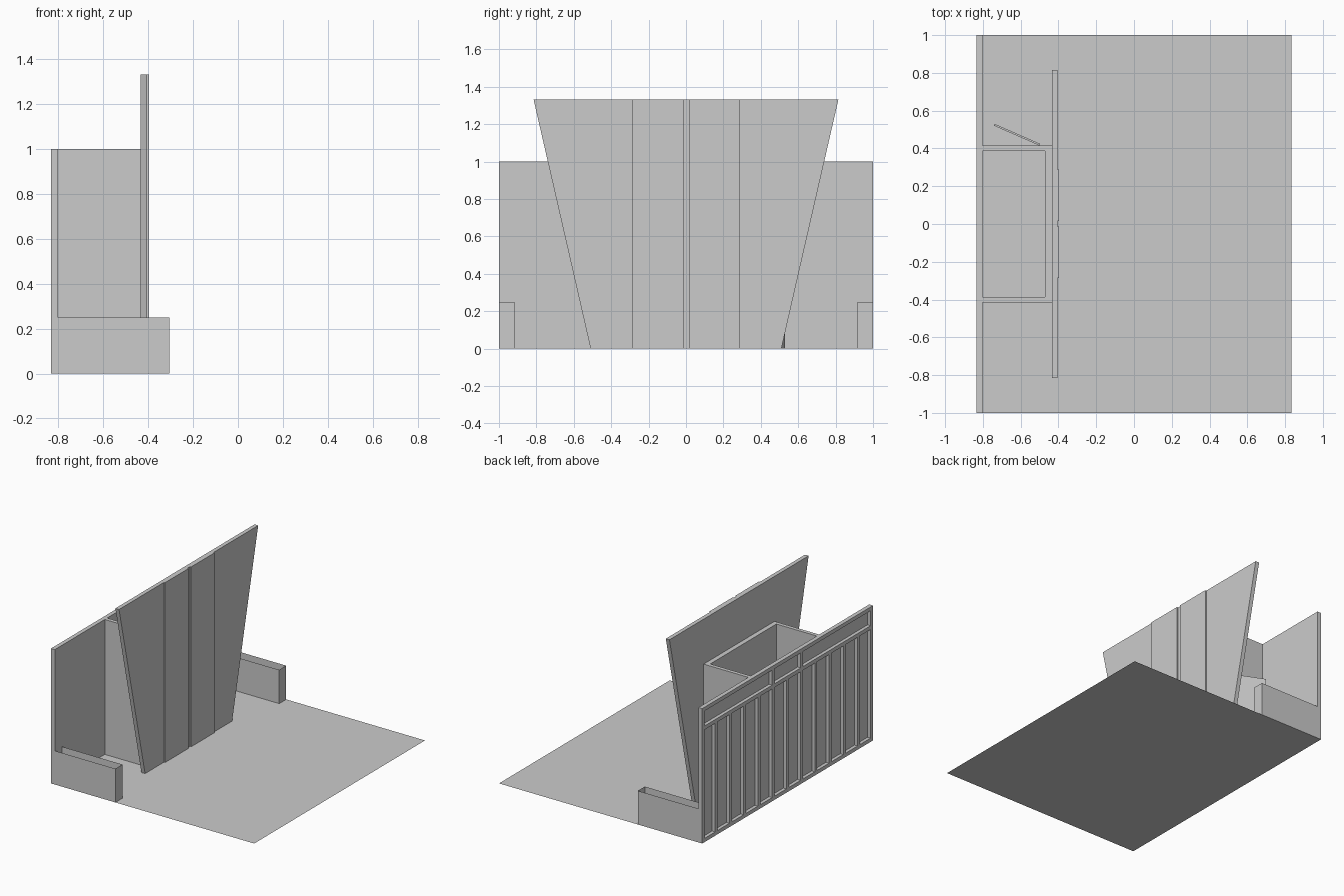
import bpy, bmesh, math

if "Cube" in bpy.data.objects:
    bpy.data.objects.remove(bpy.data.objects["Cube"])


def mesh_object(name, bm):
    bmesh.ops.recalc_face_normals(bm, faces=bm.faces)
    me = bpy.data.meshes.new(name)
    bm.to_mesh(me)
    bm.free()
    ob = bpy.data.objects.new(name, me)
    bpy.context.collection.objects.link(ob)
    return ob


def add_box(bm, x, y, z):
    """Add a box given (min, max) ranges; returns its vertices."""
    verts = bmesh.ops.create_cube(bm, size=1)["verts"]
    for v in verts:
        v.co = [r[0] if c < 0 else r[1] for c, r in zip(v.co, (x, y, z))]
    return verts


def boxes(name, *ranges):
    bm = bmesh.new()
    for r in ranges:
        add_box(bm, *r)
    return mesh_object(name, bm)


# Floor sheet
bm = bmesh.new()
bm.faces.new([bm.verts.new((x, y, 0)) for x, y in
              ((-.833, -1), (.833, -1), (.833, 1), (-.833, 1))])
mesh_object("floor", bm)

# Rear wall skin with timber framing on its back
boxes("rear_wall_skin", ((-.808, -.802), (-1, 1), (0, 1)))
FX, T = (-.833, -.808), .028
boxes("rear_wall_rails", *[(FX, (-1, 1), (z, z + T)) for z in (0, .833, 1 - T)])
studs = []
for i in range(13):
    y = max(-1 + T / 2, min(1 - T / 2, -1 + i / 6))
    yr = (y - T / 2, y + T / 2)
    studs.append((FX, yr, (T, .833)))
    if i in (0, 5, 7, 12):
        studs.append((FX, yr, (.833 + T, 1 - T)))
boxes("rear_wall_studs", *studs)

# Storage room, with a doorway in the +y side
XI, XO, YI, YO = -.47, -.435, .387, .415
D0, D1, DH = -.765, -.50, .65
boxes("storage_room_walls",
      ((XI, XO), (-YO, YO), (0, 1)),
      ((-.802, XI), (-YO, -YI), (0, 1)),
      ((-.802, D0), (YI, YO), (0, 1)),
      ((D1, XI), (YI, YO), (0, 1)),
      ((D0, D1), (YI, YO), (DH, 1)))

# Door standing ajar
door = boxes("storage_door", ((-.264, 0), (0, .01), (0, DH)))
door.location = (-.50, .415, 0)
door.rotation_euler.z = -math.atan2(.105, .24)

# Tapered display wall: wide at the top
bm = bmesh.new()
face = bm.faces.new([bm.verts.new((-.435, y, z)) for y, z in
                     ((-.51, 0), (.51, 0), (.815, 1.333), (-.815, 1.333))])
ext = bmesh.ops.extrude_face_region(bm, geom=[face])["geom"]
bmesh.ops.translate(bm, vec=(.03, 0, 0),
                    verts=[g for g in ext if isinstance(g, bmesh.types.BMVert)])
mesh_object("display_wall", bm)

# Two thin raised panels on the display wall
boxes("display_panels", *[((-.405, -.396), yr, (0, 1.333))
                          for yr in ((-.287, -.014), (.016, .289))])

# Low open-topped planters made of thin sheet at both sides
for side, name in ((-1, "planter_right"), (1, "planter_left")):
    bm = bmesh.new()
    add_box(bm, (-.802, -.305), sorted((side * .918, side * 1.0)), (0, .25))
    bm.normal_update()
    top = [f for f in bm.faces if f.calc_center_median().z > .24]
    bmesh.ops.delete(bm, geom=top, context='FACES_ONLY')
    mesh_object(name, bm)
